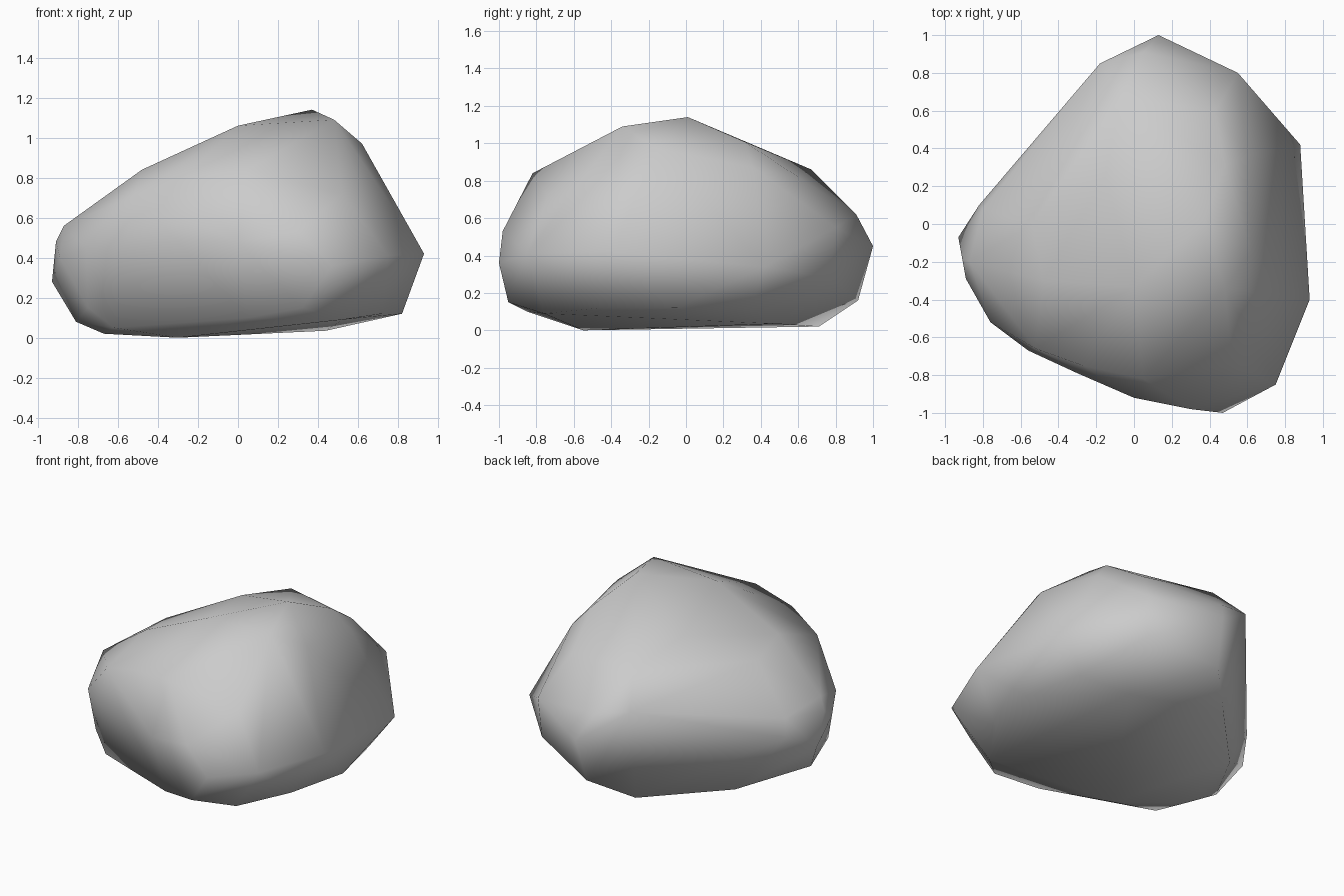
import bpy, bmesh

# Key corners of the boulder, from the base up to the crown
base = [(-.67, -.29, .02), (-.55, .26, .02), (-.30, -.55, 0), (-.12, .71, .02),
        (.44, .48, .035), (-.62, -.53, .05), (-.81, -.18, .08),
        (.82, -.05, .12), (.72, -.46, .12), (.73, .35, .12), (.52, -.76, .09)]
lower = [(.32, -.95, .15), (.10, .92, .16), (.54, .77, .28),
         (.05, -.85, .10), (-.75, -.45, .15), (.88, .42, .34)]
girth = [(-.93, -.07, .28), (-.89, -.29, .40), (-.76, -.52, .45), (-.56, -.67, .45),
         (-.30, -.79, .48), (0, -.92, .48), (.30, -.98, .53), (.47, -1, .36),
         (.75, -.85, .41), (.93, -.40, .42), (.13, 1, .45), (.55, .80, .55),
         (-.82, .10, .38), (-.91, -.18, .48)]
shoulder = [(-.80, .08, .50), (-.87, -.20, .56), (-.52, -.66, .71), (-.27, -.75, .80),
            (.05, -.82, .84), (.52, -.74, .72), (.05, .91, .62), (-.18, .85, .67),
            (-.07, .67, .86), (.43, .60, .82), (.60, .36, .87)]
crown = [(-.48, -.30, .84), (-.54, 0, .79), (-.15, .26, .95), (0, -.33, 1.06),
         (.37, .01, 1.14), (.48, -.34, 1.09), (.62, -.15, .97), (.48, .31, 1.01)]

# Wrap the corners in a faceted skin
bm = bmesh.new()
for p in base + lower + girth + shoulder + crown:
    bm.verts.new(p)
bmesh.ops.convex_hull(bm, input=bm.verts)
loose = [v for v in bm.verts if not v.link_faces]
bmesh.ops.delete(bm, geom=loose, context='VERTS')
bmesh.ops.recalc_face_normals(bm, faces=bm.faces)

# Soft shading over the low-poly surface
for f in bm.faces:
    f.smooth = True
mesh = bpy.data.meshes.new("boulder")
bm.to_mesh(mesh)
bm.free()
boulder = bpy.data.objects.new("boulder", mesh)
bpy.context.collection.objects.link(boulder)
